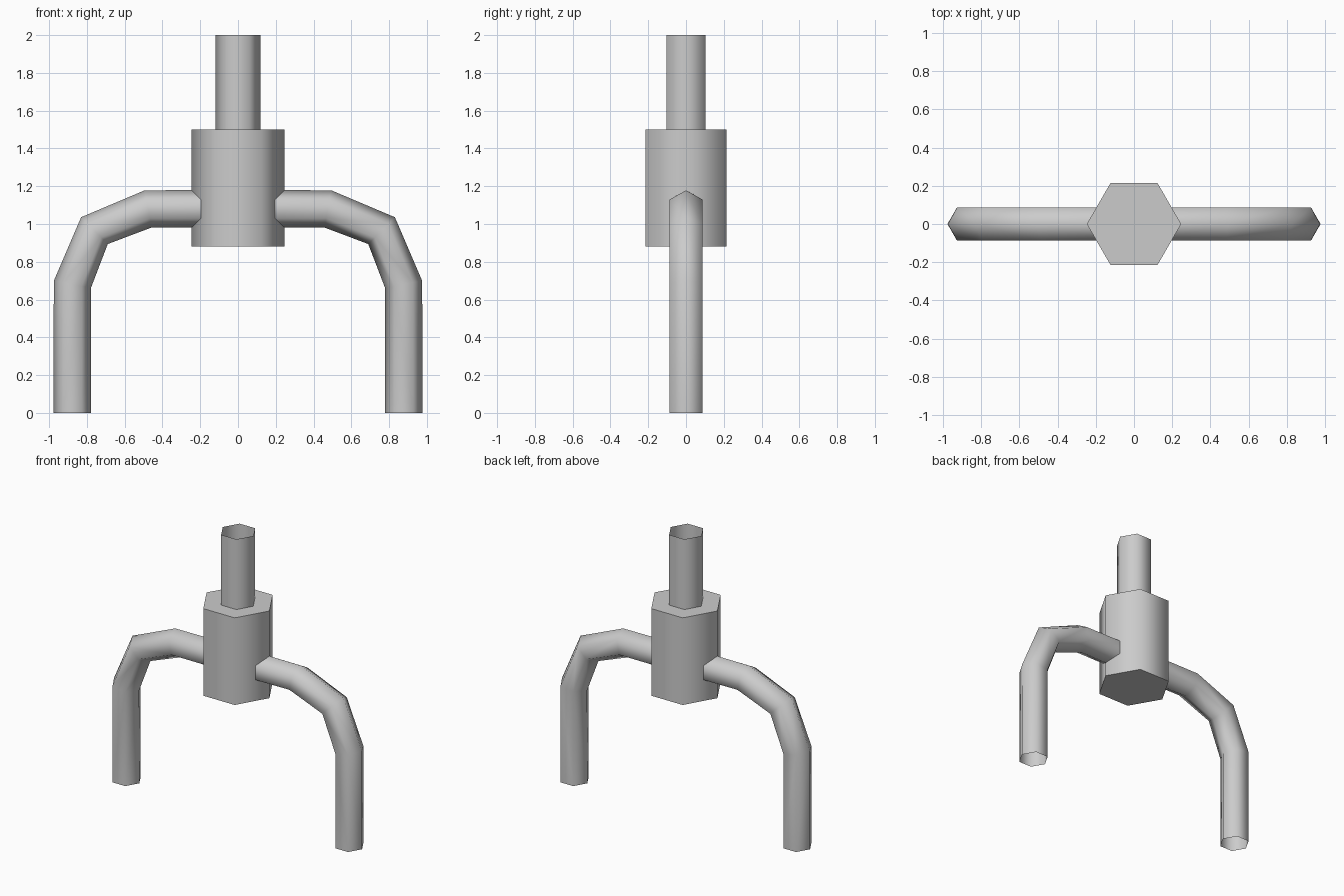
import bpy
import bmesh
from math import cos, sin, pi, radians
from mathutils import Vector

SIDES = 6

if "Cube" in bpy.data.objects:
    bpy.data.objects.remove(bpy.data.objects["Cube"], do_unlink=True)

# Single plain grey
grey = bpy.data.materials.new("plain_grey")
grey.use_nodes = True
colour = (0.6, 0.6, 0.6, 1.0)
grey.diffuse_color = colour
grey.node_tree.nodes["Principled BSDF"].inputs["Base Color"].default_value = colour


def hex_tube(name, path, radius, capped=False):
    """Sweep a hexagon along (x, z) points lying in the y = 0 plane."""
    points = [Vector((x, 0, z)) for x, z in path]
    steps = [(b - a).normalized() for a, b in zip(points, points[1:])]
    bm = bmesh.new()
    rings = []
    for i, p in enumerate(points):
        t = (steps[max(i - 1, 0)] + steps[min(i, len(steps) - 1)]).normalized()
        normal = Vector((-t.z, 0, t.x))
        ring = []
        for k in range(SIDES):
            a = 2 * pi * k / SIDES
            ring.append(bm.verts.new(p + radius * (cos(a) * normal + sin(a) * Vector((0, 1, 0)))))
        rings.append(ring)
    for lower, upper in zip(rings, rings[1:]):
        for k in range(SIDES):
            n = (k + 1) % SIDES
            bm.faces.new((lower[k], upper[k], upper[n], lower[n]))
    if capped:
        bm.faces.new(rings[0])
        bm.faces.new(rings[-1][::-1])
    mesh = bpy.data.meshes.new(name)
    bm.to_mesh(mesh)
    bm.free()
    mesh.materials.append(grey)
    # Soft sides, crisp cap rims
    mesh.shade_smooth()
    mesh.set_sharp_from_angle(angle=radians(65))
    obj = bpy.data.objects.new(name, mesh)
    bpy.context.collection.objects.link(obj)
    return obj


# Central block and open stem
hex_tube("body", [(0, 0.88), (0, 1.5)], 0.247, capped=True)
hex_tube("stem", [(0, 1.5), (0, 2.0)], 0.12)

# Bent open-ended legs, mirrored left to right
legs = hex_tube("legs", [(0.1, 1.08), (0.475, 1.08), (0.76, 0.965), (0.877, 0.68), (0.877, 0)], 0.1)
legs.modifiers.new("mirror", 'MIRROR').use_mirror_merge = False
